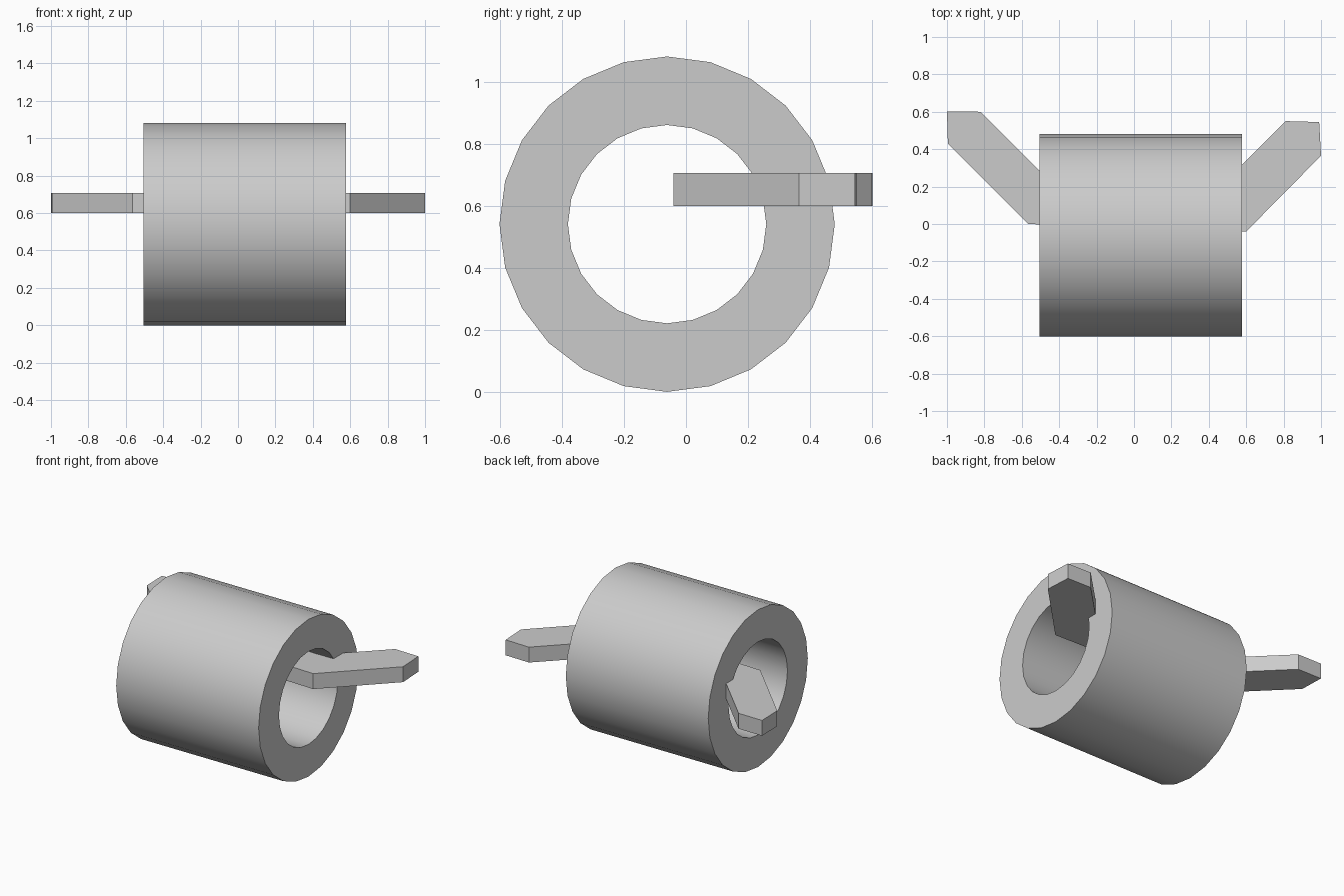
import bpy, bmesh, math
from mathutils import Matrix, Vector

cube = bpy.data.objects.get("Cube")
if cube:
    bpy.data.objects.remove(cube, do_unlink=True)

grey = bpy.data.materials.new("plain grey")
grey.use_nodes = True
colour = (0.6, 0.6, 0.6, 1)
grey.diffuse_color = colour
grey.node_tree.nodes["Principled BSDF"].inputs["Base Color"].default_value = colour


def finish(name, bm):
    bmesh.ops.recalc_face_normals(bm, faces=bm.faces)
    mesh = bpy.data.meshes.new(name)
    bm.to_mesh(mesh)
    bm.free()
    mesh.materials.append(grey)
    obj = bpy.data.objects.new(name, mesh)
    bpy.context.collection.objects.link(obj)
    return obj


# Thick tube lying along x: a rectangular section spun about its axis
radius, bore, sides = 0.541, 0.32, 24
x0, x1 = -0.505, 0.578
axis = Vector((0, -0.061, radius))
bm = bmesh.new()
section = [(x0, bore), (x1, bore), (x1, radius), (x0, radius)]
verts = [bm.verts.new((x, axis.y, axis.z + r)) for x, r in section]
edges = [bm.edges.new((verts[i - 1], verts[i])) for i in range(4)]
bmesh.ops.spin(bm, geom=verts + edges, cent=axis, axis=(1, 0, 0),
               angle=math.tau, steps=sides, use_merge=True)
bmesh.ops.remove_doubles(bm, verts=bm.verts, dist=0.0001)
tube = finish("tube", bm)
bpy.context.view_layer.objects.active = tube
tube.select_set(True)
bpy.ops.object.shade_smooth_by_angle(angle=math.radians(30))
tube.select_set(False)

# Flat bent bar passing through the bore, with a pointed arm at each end
outline = [(-0.565, 0.0), (-0.995, 0.43), (-1.0, 0.602), (-0.82, 0.6),
           (-0.47, 0.25), (0.47, 0.21), (0.81, 0.55), (0.99, 0.545),
           (1.0, 0.365), (0.6, -0.04)]
bm = bmesh.new()
face = bm.faces.new([bm.verts.new((x, y, 0.6)) for x, y in outline])
top = bmesh.ops.extrude_face_region(bm, geom=[face])["geom"]
bmesh.ops.translate(bm, vec=(0, 0, 0.106),
                    verts=[v for v in top if isinstance(v, bmesh.types.BMVert)])
finish("bent_bar", bm)
